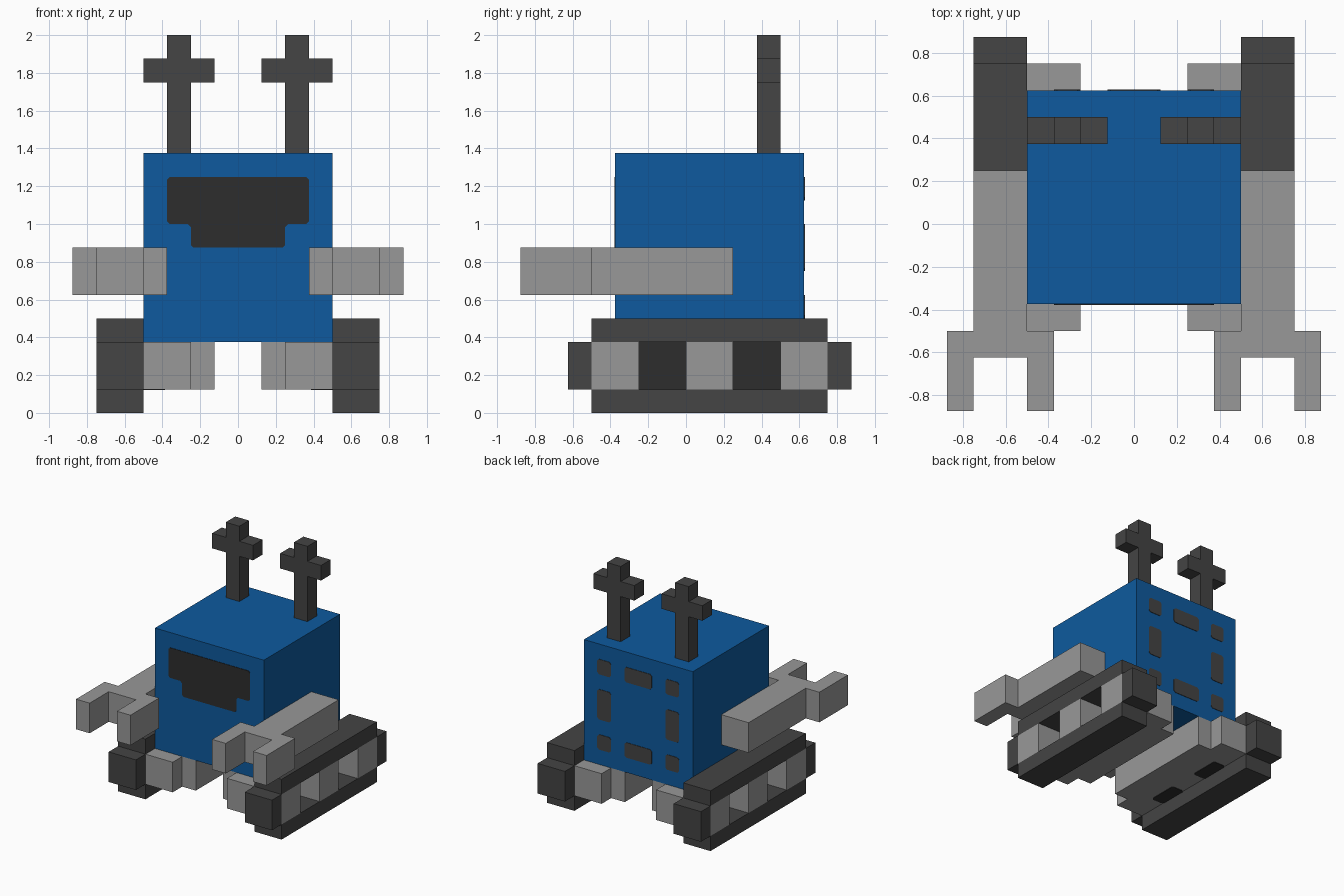
import bpy, bmesh

if "Cube" in bpy.data.objects:
    bpy.data.objects.remove(bpy.data.objects["Cube"])

U = 0.125  # the model sits on a 1/8 grid


def material(name, rgb):
    m = bpy.data.materials.new(name)
    m.diffuse_color = (*rgb, 1)
    m.use_nodes = True
    m.node_tree.nodes["Principled BSDF"].inputs["Base Color"].default_value = m.diffuse_color
    return m


BLUE = material("blue", (0.0044, 0.102, 0.342))
GREY = material("light grey", (0.314, 0.314, 0.314))
DARK = material("dark grey", (0.058, 0.058, 0.058))
BLACK = material("near black", (0.026, 0.026, 0.026))


def prism(bm, pts, axis, lo, hi):
    """Extrude a 2D outline along an axis (0=x, 1=y, 2=z) from lo to hi."""
    def place(p, d):
        c = list(p)
        c.insert(axis, d)
        return bm.verts.new(c)
    a = [place(p, lo) for p in pts]
    b = [place(p, hi) for p in pts]
    n = len(pts)
    bm.faces.new(a)
    bm.faces.new(b[::-1])
    for i in range(n):
        j = (i + 1) % n
        bm.faces.new((a[j], a[i], b[i], b[j]))


def box(bm, x0, x1, y0, y1, z0, z1):
    prism(bm, [(x0, y0), (x1, y0), (x1, y1), (x0, y1)], 2, z0, z1)


def clip(pts, r=0.015):
    """Cut the corners of an axis-aligned outline."""
    out = []
    for i, (x, y) in enumerate(pts):
        for qx, qy in (pts[i - 1], pts[(i + 1) % len(pts)]):
            d = max(abs(qx - x), abs(qy - y))
            out.append((x + (qx - x) * r / d, y + (qy - y) * r / d))
    return out


def rect(a0, a1, b0, b1):
    return [(a0, b0), (a1, b0), (a1, b1), (a0, b1)]


def finish(name, bm, mat, mirror=False):
    bmesh.ops.recalc_face_normals(bm, faces=bm.faces)
    me = bpy.data.meshes.new(name)
    bm.to_mesh(me)
    bm.free()
    me.materials.append(mat)
    ob = bpy.data.objects.new(name, me)
    bpy.context.collection.objects.link(ob)
    if mirror:
        ob.modifiers.new("mirror", 'MIRROR').use_mirror_merge = False


# body
bm = bmesh.new()
box(bm, -4 * U, 4 * U, -3 * U, 5 * U, 3 * U, 11 * U)
finish("body", bm, BLUE)

# dark visor on the front
bm = bmesh.new()
visor = [(-2, 7), (2, 7), (2, 8), (3, 8), (3, 10), (-3, 10), (-3, 8), (-2, 8)]
prism(bm, clip([(x * U, z * U) for x, z in visor]), 1, -3 * U - 0.004, -3 * U)
finish("visor", bm, BLACK)

# ring of vents on the back
bm = bmesh.new()
for i, (x0, x1) in enumerate(((-3, -2), (-1, 1), (2, 3))):
    for j, (z0, z1) in enumerate(((4, 5), (6, 8), (9, 10))):
        if (i, j) != (1, 1):
            prism(bm, clip(rect(x0 * U, x1 * U, z0 * U, z1 * U)), 1, 5 * U, 5 * U + 0.004)
finish("back_vents", bm, DARK)

# cross-shaped antennas
bm = bmesh.new()
cross = [(2, 11), (3, 11), (3, 14), (4, 14), (4, 15), (3, 15),
         (3, 16), (2, 16), (2, 15), (1, 15), (1, 14), (2, 14)]
prism(bm, [(x * U, z * U) for x, z in cross], 1, 3 * U, 4 * U)
finish("antennas", bm, DARK, True)

# arms with two-pronged claws
bm = bmesh.new()
arm = [(4, 2), (4, -4), (3, -4), (3, -7), (4, -7), (4, -5),
       (6, -5), (6, -7), (7, -7), (7, -4), (6, -4), (6, 2)]
prism(bm, [(x * U, y * U) for x, y in arm], 2, 5 * U, 7 * U)
finish("arms", bm, GREY, True)

# track belts: top, bottom and both ends
bm = bmesh.new()
for y0, y1, z0, z1 in ((-4, 6, 0, 1), (-4, 6, 3, 4), (-5, -4, 1, 3), (6, 7, 1, 3)):
    box(bm, 4 * U, 6 * U, y0 * U, y1 * U, z0 * U, z1 * U)
finish("track_belts", bm, DARK, True)

# wheel blocks inside the belts
bm = bmesh.new()
for y in (-4, 0, 4):
    box(bm, 4 * U, 6 * U, y * U, (y + 2) * U, U, 3 * U)
finish("wheels", bm, GREY, True)

# stepped chassis between tracks and body
bm = bmesh.new()
prism(bm, [(x * U, y * U) for x, y in ((4, -4), (4, 6), (2, 6), (2, 5), (1, 5),
                                       (1, -3), (2, -3), (2, -4))], 2, U, 3 * U)
finish("chassis", bm, GREY, True)

# dark patches in the gaps between wheels, wrapping under the chassis
bm = bmesh.new()
for y in (-2, 2):
    prism(bm, rect(y * U, (y + 2) * U, U, 3 * U), 0, 4 * U, 4 * U + 0.004)
    prism(bm, clip(rect(3.1 * U, 4 * U, y * U, (y + 2) * U)), 2, U - 0.004, U)
finish("wheel_gaps", bm, BLACK, True)
